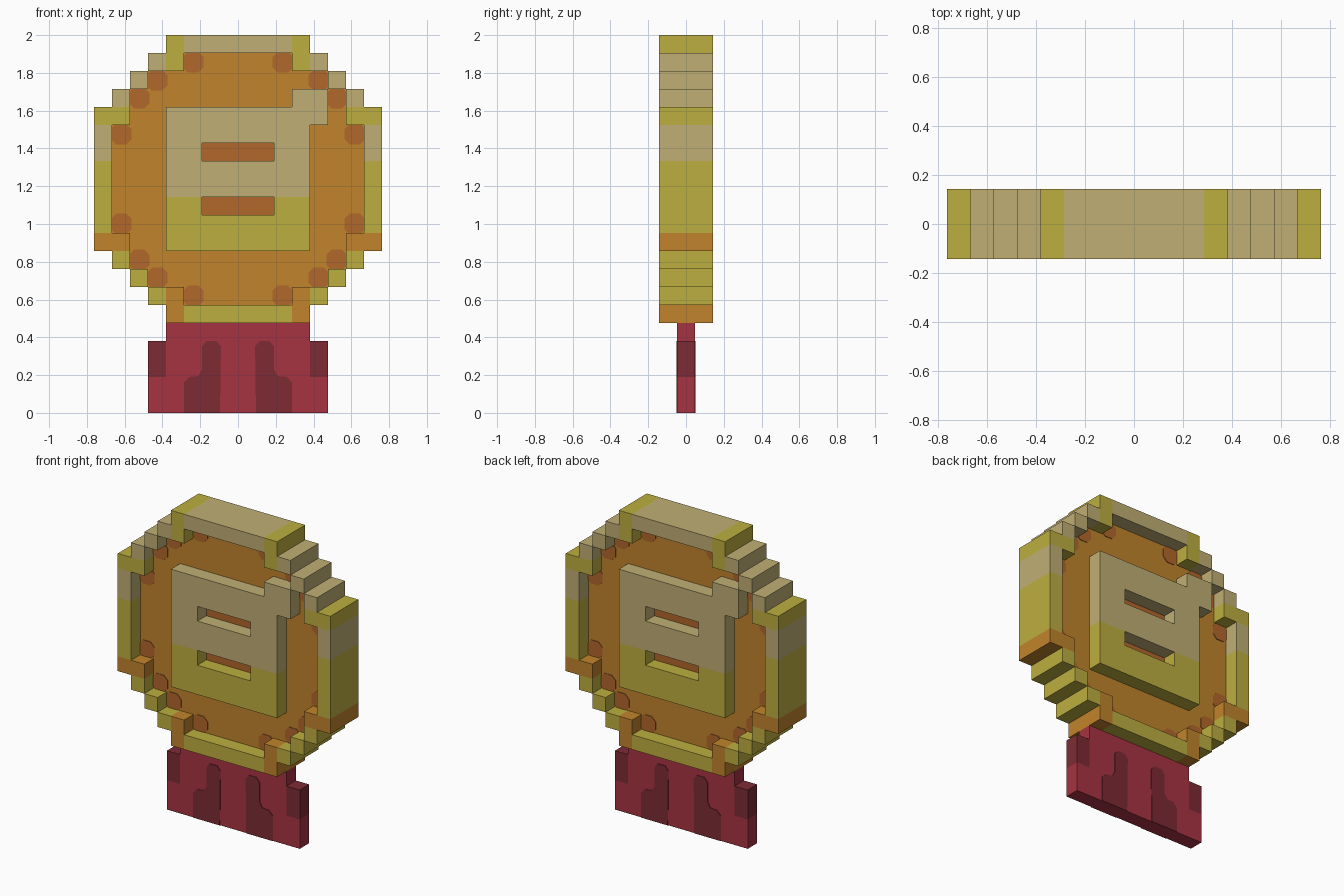
import bpy, bmesh, math

cube = bpy.data.objects.get("Cube")
if cube:
    bpy.data.objects.remove(cube, do_unlink=True)

U = 2 / 21          # size of one block
PAINT = 0.04        # thickness of painted plates, in blocks


def linear(v):
    v /= 255
    return v / 12.92 if v <= 0.04045 else ((v + 0.055) / 1.055) ** 2.4


def material(name, rgb):
    mat = bpy.data.materials.new(name)
    mat.use_nodes = True
    col = tuple(linear(v) for v in rgb) + (1,)
    mat.diffuse_color = col
    bsdf = mat.node_tree.nodes["Principled BSDF"]
    bsdf.inputs["Base Color"].default_value = col
    bsdf.inputs["Roughness"].default_value = 0.8
    return mat


PALE, YELLOW, ORANGE, RUST, RED, MAROON = range(6)
MATS = [material("pale gold", (192, 175, 116)),
        material("yellow gold", (190, 175, 64)),
        material("orange", (193, 132, 43)),
        material("rust orange", (178, 103, 43)),
        material("red", (167, 51, 66)),
        material("dark red", (125, 43, 52))]


def add_prism(bm, pts, y0, y1, mat, sides=None):
    """Extrude a counter-clockwise x-z outline between two depths."""
    front = [bm.verts.new((x * U, y0 * U, z * U)) for x, z in pts]
    back = [bm.verts.new((x * U, y1 * U, z * U)) for x, z in pts]
    n = len(pts)
    faces = [front, back[::-1]]
    for i in range(n):
        if sides is None or sides[i]:
            j = (i + 1) % n
            faces.append([front[i], back[i], back[j], front[j]])
    for f in faces:
        bm.faces.new(f).material_index = mat


def finish(bm, name):
    mesh = bpy.data.meshes.new(name)
    bm.to_mesh(mesh)
    bm.free()
    for m in MATS:
        mesh.materials.append(m)
    obj = bpy.data.objects.new(name, mesh)
    bpy.context.collection.objects.link(obj)
    return obj


def block_part(name, cells, y0, y1):
    """Skin a {(column, row): colour} layout, leaving out inner walls."""
    bm = bmesh.new()
    for (c, r), mat in cells.items():
        pts = [(c, r), (c + 1, r), (c + 1, r + 1), (c, r + 1)]
        near = [(c, r - 1), (c + 1, r), (c, r + 1), (c - 1, r)]
        add_prism(bm, pts, y0, y1, mat, [p not in cells for p in near])
    bmesh.ops.remove_doubles(bm, verts=bm.verts, dist=1e-5)
    bmesh.ops.dissolve_limit(bm, angle_limit=math.radians(1), verts=bm.verts,
                             edges=bm.edges, delimit={'MATERIAL'})
    return finish(bm, name)


def plates(name, outlines, mat, side):
    """Thin painted shapes on the front (-1) or back (1) of the core."""
    y0, y1 = sorted((side * 0.5, side * (0.5 + PAINT)))
    bm = bmesh.new()
    for pts in outlines:
        add_prism(bm, pts, y0, y1, mat)
    return finish(bm, name)


def ring_col(c):
    """Distance of a column from the middle, the same on both sides."""
    return c if c >= 0 else -c - 1


# Half widths of the coin, row by row from row 5 upward
outer = [4, 5, 6, 7] + [8] * 8 + [7, 6, 5, 4]
inner = [0, 3, 5, 6, 6] + [7] * 6 + [6, 6, 5, 3, 0]


def rim_colour(k, r):
    if r == 9 or (r <= 6 and k == 3):
        return ORANGE
    if r <= 13 or r == 16 or (r >= 19 and k == 3):
        return YELLOW
    return PALE


# Coin rim and recessed disc
rim, disc = {}, {}
for i, (wide, hole) in enumerate(zip(outer, inner)):
    r = i + 5
    for c in range(-wide, wide):
        k = ring_col(c)
        if k < hole:
            disc[c, r] = ORANGE
        else:
            rim[c, r] = rim_colour(k, r)
block_part("coin_rim", rim, -1.5, 1.5)
block_part("coin_disc", disc, -0.5, 0.5)

# Ribbon with dark shoulders
ribbon = {}
for r in range(5):
    w = 5 if r < 4 else 4
    for c in range(-w, w):
        ribbon[c, r] = MAROON if ring_col(c) == 4 and r >= 2 else RED
block_part("ribbon", ribbon, -0.5, 0.5)

# Raised panel with two slots
slots = {(c, r) for c in range(-2, 2) for r in (11, 14)}
panel = {(c, r): PALE if r >= 12 else YELLOW
         for c in range(-4, 4) for r in range(9, 17) if (c, r) not in slots}


def spot(x, z, h=0.58, b=0.3):
    """Square outline with cut corners."""
    s = h - b
    ring = [(-s, -h), (s, -h), (h, -s), (h, s), (s, h), (-s, h), (-h, s), (-h, -s)]
    return [(x + dx, z + dz) for dx, dz in ring]


spot_cells = [(2, 19), (4, 18), (5, 17), (6, 15), (6, 10), (5, 8), (4, 7), (2, 6)]
spots = [spot(s * (k + 0.5), r + 0.5) for k, r in spot_cells for s in (-1, 1)]
slot_floors = [[(-2, r), (2, r), (2, r + 1), (-2, r + 1)] for r in (11, 14)]

# Ribbon fold shape and its mirror
fold = [(1, 0), (3, 0), (3, 1.7), (2.7, 2), (2.2, 2.05), (2, 2.4),
        (2, 3.7), (1.75, 4), (1.2, 4), (0.95, 3.7)]
folds = [fold, [(-x, z) for x, z in reversed(fold)]]

# Details on both faces; the back is the front turned half way round
for side, label in ((-1, "front"), (1, "back")):
    y0, y1 = sorted((side * 0.5, side * 1.5))
    block_part(label + "_raised_panel", panel, y0, y1)
    cols = (3, 4) if side < 0 else (-5, -4)
    glint = {(c, r): PALE for c in cols for r in (16, 17)}
    block_part(label + "_glint_block", glint, y0, y1)
    plates(label + "_disc_spots", spots, RUST, side)
    plates(label + "_slot_floors", slot_floors, RUST, side)
    plates(label + "_ribbon_folds", folds, MAROON, side)
